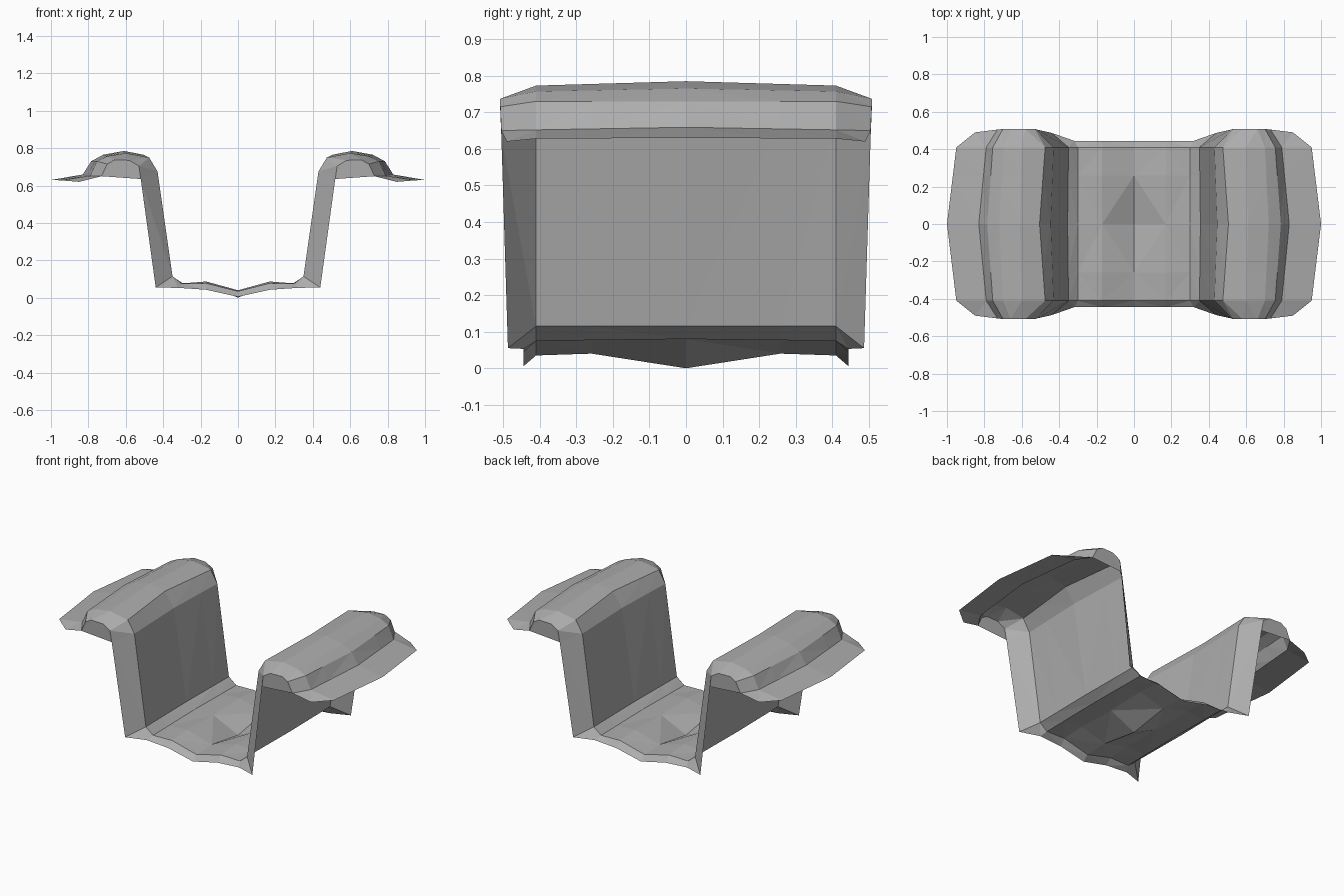
import bpy
import bmesh
from mathutils import Vector

cube = bpy.data.objects.get("Cube")
if cube:
    bpy.data.objects.remove(cube, do_unlink=True)

# Single flat grey
grey = bpy.data.materials.new("earth_grey")
grey.use_nodes = True
colour = (0.42, 0.42, 0.42, 1)
grey.diffuse_color = colour
grey.node_tree.nodes["Principled BSDF"].inputs["Base Color"].default_value = colour

# Half cross-sections from floor centre to outer lip, as (x, z)
middle = [(0, .005), (.17, .085), (.30, .085), (.355, .12), (.445, .68), (.505, .77),
          (.61, .79), (.72, .77), (.785, .735), (.83, .664), (1, .635)]
shoulder = [(0, .04), (.17, .083), (.30, .08), (.35, .12), (.43, .68), (.475, .755),
            (.60, .778), (.70, .762), (.755, .735), (.79, .657), (.95, .633)]
# Flared end of the section, as (x, y, z)
flare = [(0, .445, .01), (.17, .445, .048), (.32, .445, .058), (.44, .487, .06),
         (.52, .505, .64), (.53, .508, .71), (.58, .508, .74), (.66, .508, .742),
         (.70, .508, .72), (.73, .505, .655), (.85, .49, .625)]


def at_y(profile, y):
    return [Vector((x, y, z)) for x, z in profile]


row_mid = at_y(middle, 0)
row_shoulder = at_y(shoulder, .41)
row_between = [a.lerp(b, .63) for a, b in zip(row_mid, row_shoulder)]
row_between[0].z = .045
row_between[1].z = .092
rows = [row_mid, row_between, row_shoulder, [Vector(p) for p in flare]]


def add_quarter(bm, sx, sy):
    """Loft the rows into one quarter of the trench, closing the bank's end."""
    grid = [[bm.verts.new((p.x * sx, p.y * sy, p.z)) for p in row] for row in rows]
    faces = []
    for a, b in zip(grid, grid[1:]):
        for i in range(len(a) - 1):
            faces.append([a[i], a[i + 1], b[i + 1], b[i]])
    faces.append(grid[-1][4:10])
    for f in faces:
        bm.faces.new(f if sx * sy > 0 else f[::-1])


bm = bmesh.new()
for sx in (1, -1):
    for sy in (1, -1):
        add_quarter(bm, sx, sy)
bmesh.ops.remove_doubles(bm, verts=bm.verts, dist=.0005)
bmesh.ops.recalc_face_normals(bm, faces=bm.faces)
bmesh.ops.triangulate(bm, faces=bm.faces)
bm.normal_update()
# Keep the walked-on side facing up
if sum(f.normal.z * f.calc_area() for f in bm.faces) < 0:
    bmesh.ops.reverse_faces(bm, faces=bm.faces)

# Put the lowest point on the ground
lowest = min(v.co.z for v in bm.verts)
bmesh.ops.translate(bm, verts=bm.verts, vec=(0, 0, -lowest))

mesh = bpy.data.meshes.new("trench_section")
bm.to_mesh(mesh)
bm.free()
mesh.materials.append(grey)
trench = bpy.data.objects.new("trench_section", mesh)
bpy.context.collection.objects.link(trench)
